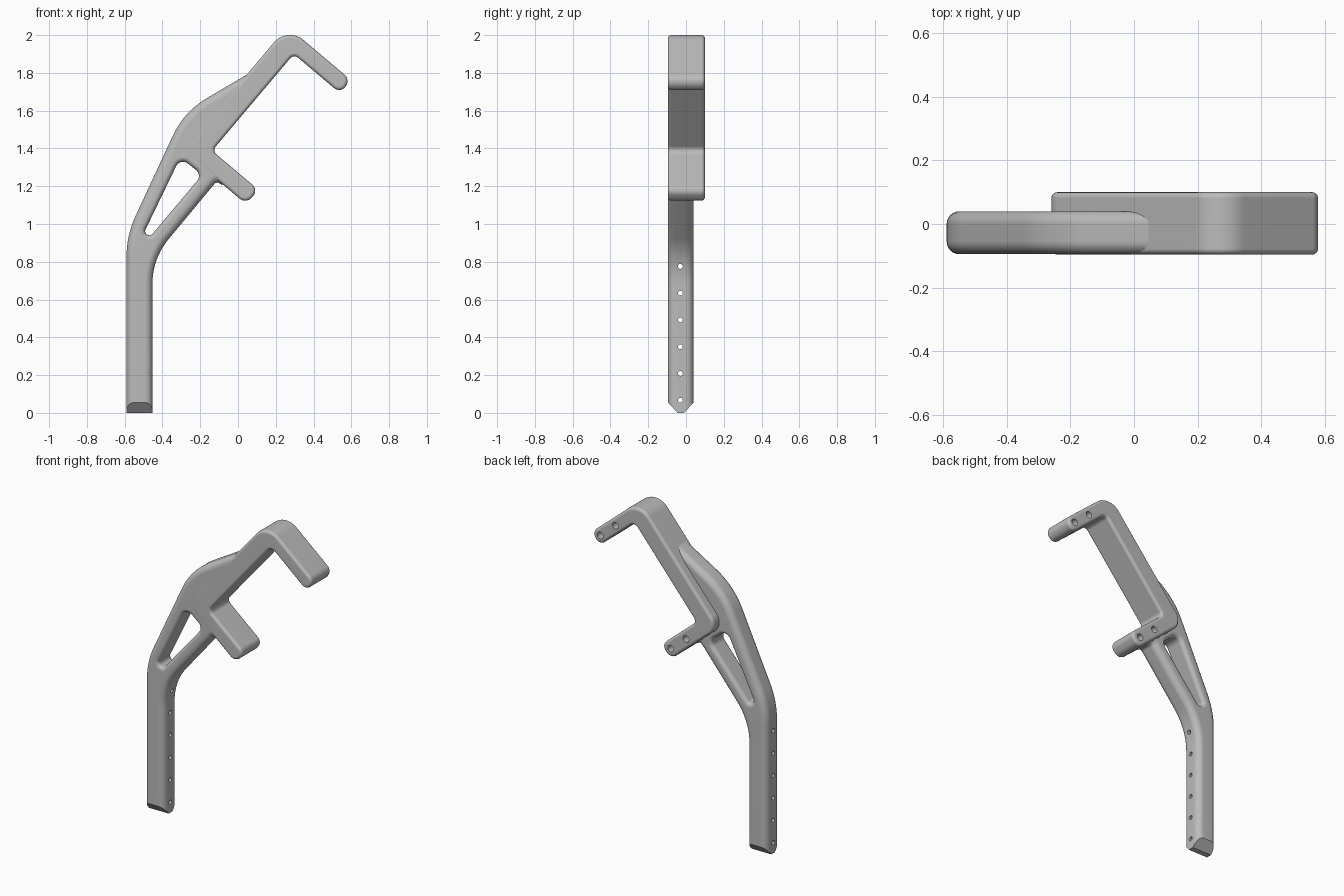
import bpy, bmesh, math
from mathutils import Vector, Matrix

cube = bpy.data.objects.get("Cube")
if cube:
    bpy.data.objects.remove(cube, do_unlink=True)

grey = bpy.data.materials.new("plain_grey")
grey.use_nodes = True
grey.diffuse_color = (0.5, 0.5, 0.5, 1)
grey.node_tree.nodes["Principled BSDF"].inputs["Base Color"].default_value = (0.5, 0.5, 0.5, 1)

FRONT, POST_BACK, BRACKET_BACK = -0.095, 0.04, 0.1


def rounded(corners, steps=10):
    """Turn (x, z, radius) corners into an outline with arcs."""
    out = []
    for i, (x, z, r) in enumerate(corners):
        p = Vector((x, z))
        a = Vector(corners[i - 1][:2]) - p
        b = Vector(corners[(i + 1) % len(corners)][:2]) - p
        if r == 0:
            out.append(p)
            continue
        a.normalize()
        b.normalize()
        half = a.angle(b) / 2
        mid = (a + b).normalized()
        centre = p + mid * (r / math.sin(half))
        start = p + a * (r / math.tan(half)) - centre
        end = p + b * (r / math.tan(half)) - centre
        sweep = math.atan2(start.x * end.y - start.y * end.x, start.dot(end))
        for k in range(steps + 1):
            t = sweep * k / steps
            c, s = math.cos(t), math.sin(t)
            out.append(centre + Vector((c * start.x - s * start.y, s * start.x + c * start.y)))
    return out


def oriented(loop, ccw):
    area = sum(loop[i - 1].x * p.y - loop[i - 1].y * p.x for i, p in enumerate(loop))
    return loop if (area > 0) == ccw else loop[::-1]


def inset(loop, d):
    """Shift a loop towards its left side by d."""
    out = []
    for i, p in enumerate(loop):
        u = (p - loop[i - 1]).normalized()
        v = (loop[(i + 1) % len(loop)] - p).normalized()
        m, n = Vector((-u.y, u.x)), Vector((-v.y, v.x))
        out.append(p + (m + n) * (d / (1 + m.dot(n))))
    return out


def plate(loops, y0, y1, steps=6):
    """Solid plate with rounded rims; loops are (outline, rim radius), outer one first."""
    bm = bmesh.new()
    caps = ([], [])
    for index, (loop, rim) in enumerate(loops):
        loop = oriented(loop, index == 0)
        arc = [(rim * (1 - math.sin(a)), rim * (1 - math.cos(a)))
               for a in (math.pi / 2 * k / steps for k in range(steps + 1))]
        levels = [(d, y0 + h) for d, h in arc] + [(d, y1 - h) for d, h in reversed(arc)]
        rings = [[bm.verts.new((p.x, y, p.y)) for p in inset(loop, d)] for d, y in levels]
        for low, high in zip(rings, rings[1:]):
            for i in range(len(low)):
                bm.faces.new((low[i - 1], low[i], high[i], high[i - 1]))
        for cap, ring in zip(caps, (rings[0], rings[-1])):
            cap.extend(bm.edges.get((ring[i - 1], ring[i])) for i in range(len(ring)))
    for cap, ny in zip(caps, (-1, 1)):
        bmesh.ops.triangle_fill(bm, use_beauty=True, use_dissolve=False, edges=cap, normal=(0, ny, 0))
    bmesh.ops.recalc_face_normals(bm, faces=bm.faces[:])
    return bm


def make_object(name, bm):
    mesh = bpy.data.meshes.new(name)
    bm.to_mesh(mesh)
    bm.free()
    mesh.materials.append(grey)
    obj = bpy.data.objects.new(name, mesh)
    bpy.context.collection.objects.link(obj)
    return obj


def drill_and_shade(obj, holes, radius, length, axis):
    """Cut round holes along an axis, then smooth the part."""
    bm = bmesh.new()
    for centre in holes:
        turn = Matrix.Rotation(math.pi / 2, 4, axis)
        bmesh.ops.create_cone(bm, cap_ends=True, segments=20, radius1=radius, radius2=radius,
                              depth=length, matrix=Matrix.Translation(centre) @ turn)
    cutter = make_object("hole_cutter", bm)
    cutter.hide_render = True
    cut = obj.modifiers.new("holes", 'BOOLEAN')
    cut.operation = 'DIFFERENCE'
    cut.solver = 'EXACT'
    cut.object = cutter
    bpy.ops.object.select_all(action='DESELECT')
    obj.select_set(True)
    bpy.context.view_layer.objects.active = obj
    bpy.ops.object.modifier_apply(modifier=cut.name)
    bpy.data.objects.remove(cutter, do_unlink=True)
    bpy.ops.object.shade_smooth_by_angle(angle=math.radians(30))
    weighted = obj.modifiers.new("even_shading", 'WEIGHTED_NORMAL')
    weighted.keep_sharp = True


# Bent post, with a triangular opening below the bracket
post_outline = rounded([
    (-0.59, -0.15, 0), (-0.453, -0.15, 0), (-0.453, 0.817, 0.37),
    (-0.113, 1.226, 0.02), (-0.085, 1.207, 0), (-0.06, 1.25, 0), (-0.155, 1.40, 0),
    (0.19, 1.875, 0), (-0.286, 1.595, 0.45), (-0.59, 0.94, 0.5)])
opening = rounded([(-0.566, 0.813, 0.022), (-0.19, 1.26, 0.04), (-0.305, 1.352, 0.04)])
bm = plate([(post_outline, 0.04), (opening, 0.025)], FRONT, POST_BACK)

# Wedge-shaped foot
for co, no in (((0, 0, 0), (0, 0, -1)),
               ((0, FRONT, 0.055), (0, -0.055, -0.05)),
               ((0, POST_BACK, 0.055), (0, 0.055, -0.05))):
    bmesh.ops.bisect_plane(bm, geom=bm.verts[:] + bm.edges[:] + bm.faces[:],
                           plane_co=co, plane_no=Vector(no).normalized(), clear_outer=True)
    bmesh.ops.holes_fill(bm, edges=[e for e in bm.edges if e.is_boundary], sides=0)
bmesh.ops.recalc_face_normals(bm, faces=bm.faces[:])
post = make_object("support_post", bm)
drill_and_shade(post, [(-0.52, -0.03, 0.067 + 0.1417 * i) for i in range(6)], 0.013, 0.4, 'Y')

# C-shaped bracket, laid out along (s) and across (n) its tilted bar
ALONG, ACROSS, ORIGIN = Vector((0.645, 0.764)), Vector((-0.764, 0.645)), Vector((-0.14, 1.384))


def tilted(s, n):
    return ORIGIN + ALONG * s + ACROSS * n


TIP = -0.32
bracket_outline = rounded([(*tilted(s, n), r) for s, n, r in (
    (0.005, 0, 0.03), (0.005, TIP, 0.04), (-0.095, TIP, 0.045), (-0.095, 0.12, 0.08),
    (0.765, 0.12, 0.11), (0.765, TIP, 0.045), (0.675, TIP, 0.04), (0.675, 0, 0.03))])
bracket = make_object("mounting_bracket",
                      plate([(bracket_outline, 0.018)], FRONT - 0.001, BRACKET_BACK))

# Blind screw holes in the back of both arms
screws = []
for s in (-0.045, 0.72):
    for n in (-0.27, -0.13):
        p = tilted(s, n)
        screws.append((p.x, BRACKET_BACK, p.y))
drill_and_shade(bracket, screws, 0.021, 0.2, 'X')
